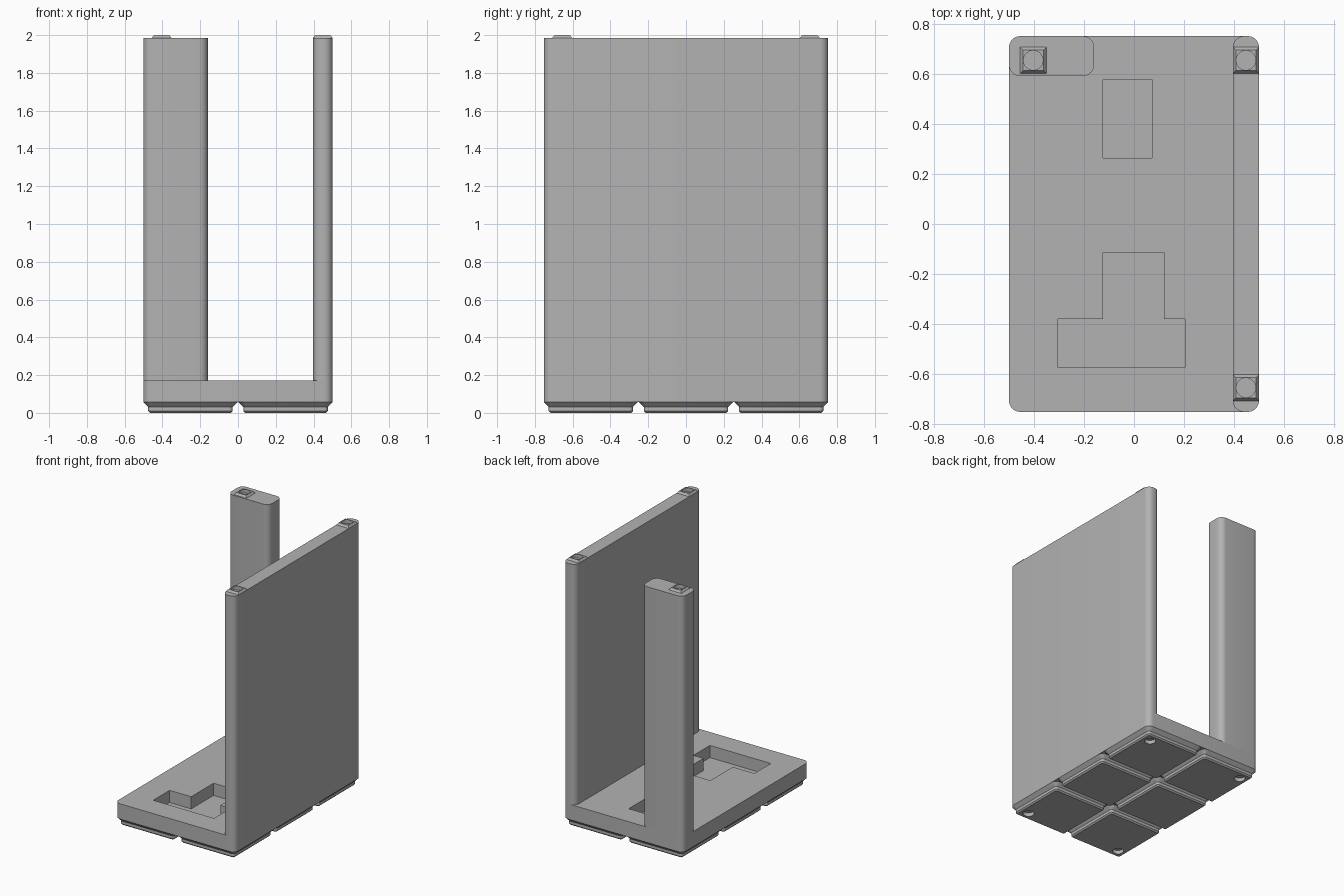
import bpy, bmesh, math

if "Cube" in bpy.data.objects:
    bpy.data.objects.remove(bpy.data.objects["Cube"])

grey = bpy.data.materials.new("plain grey")
grey.diffuse_color = (0.45, 0.45, 0.45, 1)
grey.use_nodes = True
grey.node_tree.nodes["Principled BSDF"].inputs["Base Color"].default_value = grey.diffuse_color

PITCH = 0.504            # size of one foot cell
HX, HY = 0.501, 0.753    # half size of the base
BASE_Z, FLOOR_Z, TOP_Z = 0.057, 0.172, 1.985
R = 0.045                # vertical corner radius
HOLE_R, HOLE_D = 0.039, 0.028


def rounded(hx, hy, r, seg=8):
    """Outline of a rounded rectangle centred on the origin."""
    if r == 0:
        return [(hx, hy), (-hx, hy), (-hx, -hy), (hx, -hy)]
    pts = []
    for k, (sx, sy) in enumerate([(1, 1), (-1, 1), (-1, -1), (1, -1)]):
        for i in range(seg + 1):
            a = math.pi / 2 * (k + i / seg)
            pts.append((sx * (hx - r) + r * math.cos(a), sy * (hy - r) + r * math.sin(a)))
    return pts


def loft(name, rings, at=(0, 0)):
    """Solid through stacked outlines given as (outline, z)."""
    bm = bmesh.new()
    loops = [[bm.verts.new((x + at[0], y + at[1], z)) for x, y in o] for o, z in rings]
    bm.faces.new(loops[0][::-1])
    bm.faces.new(loops[-1])
    n = len(loops[0])
    for a, b in zip(loops, loops[1:]):
        for i in range(n):
            j = (i + 1) % n
            bm.faces.new((a[i], a[j], b[j], b[i]))
    bmesh.ops.recalc_face_normals(bm, faces=bm.faces)
    me = bpy.data.meshes.new(name)
    bm.to_mesh(me)
    bm.free()
    me.materials.append(grey)
    ob = bpy.data.objects.new(name, me)
    bpy.context.collection.objects.link(ob)
    return ob


def prism(name, x0, x1, y0, y1, z0, z1, r=0):
    o = rounded((x1 - x0) / 2, (y1 - y0) / 2, r)
    return loft(name, [(o, z0), (o, z1)], ((x0 + x1) / 2, (y0 + y1) / 2))


def cut(ob, cutter):
    m = ob.modifiers.new("cut", 'BOOLEAN')
    m.operation, m.solver, m.object = 'DIFFERENCE', 'EXACT', cutter
    bpy.context.view_layer.objects.active = ob
    bpy.ops.object.modifier_apply(modifier=m.name)
    bpy.data.objects.remove(cutter)


def cut_hole(ob, x, y, z0, z1):
    o = [(HOLE_R * math.cos(a), HOLE_R * math.sin(a))
         for a in (2 * math.pi * i / 32 for i in range(32))]
    cut(ob, loft("hole_cutter", [(o, z0), (o, z1)], (x, y)))


# Base plate with a rectangular pocket and a T-shaped pocket
base = prism("base_plate", -HX, HX, -HY, HY, BASE_Z, FLOOR_Z, R)
cut(base, prism("pocket_cutter", -0.124, 0.072, 0.264, 0.58, 0.08, 0.3))
tee = [(-0.304, -0.576), (0.204, -0.576), (0.204, -0.38), (0.12, -0.38),
       (0.12, -0.114), (-0.124, -0.114), (-0.124, -0.38), (-0.304, -0.38)]
cut(base, loft("tee_cutter", [(tee, 0.08), (tee, 0.3)]))

# Stepped feet, with a round recess under each corner foot
profile = [(0.2136, 0.0096, 0), (0.2232, 0.0192, 0.0096),
           (0.2232, 0.0192, 0.0312), (0.249, R, BASE_Z)]
for ix in (-0.5, 0.5):
    for iy in (-1, 0, 1):
        foot = loft("foot", [(rounded(h, h, r), z) for h, r, z in profile],
                    (ix * PITCH, iy * PITCH))
        if iy:
            cut_hole(foot, ix * 2 * 0.408, iy * 0.66, -0.1, HOLE_D)

# Side wall and rear post
wall = prism("side_wall", 0.396, HX, -HY, HY, FLOOR_Z, TOP_Z, R)
post = prism("rear_post", -HX, -0.16, 0.593, HY, FLOOR_Z, TOP_Z, R)

# Tapered locating studs with round recesses
for support, x, y in ((wall, 0.4485, 0.656), (wall, 0.4485, -0.656), (post, -0.404, 0.656)):
    stud = loft("stud", [(rounded(0.0525, 0.0525, 0), TOP_Z),
                         (rounded(0.0405, 0.0405, 0), 2.0)], (x, y))
    for part in (stud, support):
        cut_hole(part, x, y, 2.0 - HOLE_D, 2.1)

# Smooth rounded corners, keep hard edges
for ob in bpy.context.scene.objects:
    ob.select_set(True)
bpy.context.view_layer.objects.active = base
bpy.ops.object.shade_smooth_by_angle(angle=math.radians(30))
